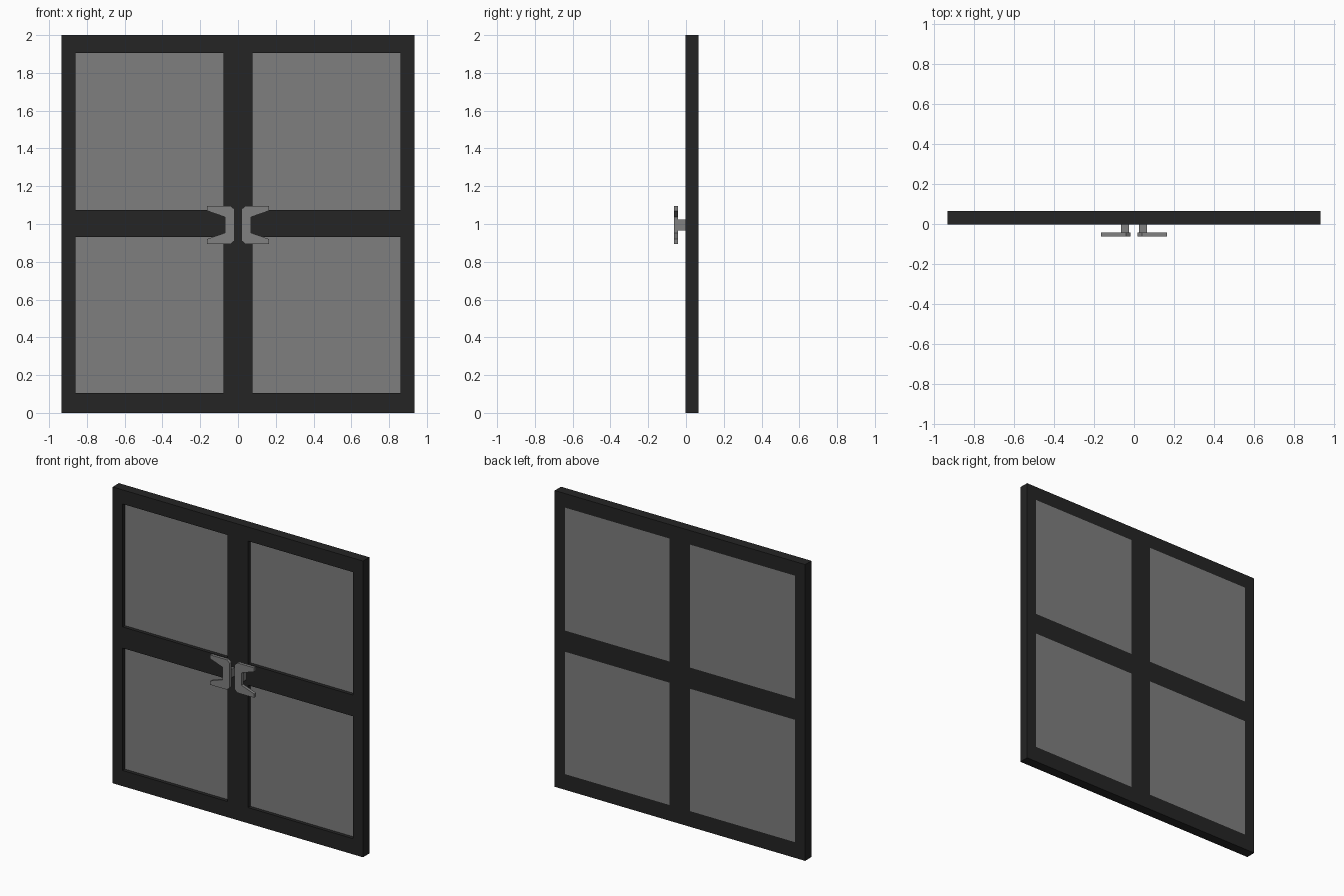
import bpy, bmesh

if "Cube" in bpy.data.objects:
    bpy.data.objects.remove(bpy.data.objects["Cube"])


def material(name, value):
    m = bpy.data.materials.new(name)
    m.diffuse_color = (value, value, value, 1)
    m.use_nodes = True
    m.node_tree.nodes["Principled BSDF"].inputs["Base Color"].default_value = m.diffuse_color
    return m


frame_mat = material("black_frame", 0.018)
glass_mat = material("grey_glass", 0.21)
metal_mat = material("grey_metal", 0.22)


def prism(name, outline, y0, y1, mat):
    """Extrude an x-z outline from y0 to y1."""
    bm = bmesh.new()
    face = bm.faces.new([bm.verts.new((x, y0, z)) for x, z in outline])
    ext = bmesh.ops.extrude_face_region(bm, geom=[face])
    verts = [g for g in ext["geom"] if isinstance(g, bmesh.types.BMVert)]
    bmesh.ops.translate(bm, vec=(0, y1 - y0, 0), verts=verts)
    bmesh.ops.recalc_face_normals(bm, faces=bm.faces[:])
    me = bpy.data.meshes.new(name)
    bm.to_mesh(me)
    bm.free()
    me.materials.append(mat)
    ob = bpy.data.objects.new(name, me)
    bpy.context.collection.objects.link(ob)
    return ob


def box(name, x0, x1, z0, z1, y0, y1, mat):
    return prism(name, [(x0, z0), (x1, z0), (x1, z1), (x0, z1)], y0, y1, mat)


FRONT, BACK = -0.002, 0.065
W, PANE_OUT, PANE_IN = 0.935, 0.86, 0.077
ROWS = [(0.106, 0.932), (1.075, 1.905)]

# Upright stiles
box("outer_stile_left", -W, -PANE_OUT, 0, 2, FRONT, BACK, frame_mat)
box("outer_stile_right", PANE_OUT, W, 0, 2, FRONT, BACK, frame_mat)
box("centre_stile", -PANE_IN, PANE_IN, 0, 2, FRONT, BACK, frame_mat)

# Rails and glass panes on each side, panes recessed at the front only
for side, x0, x1 in (("left", -PANE_OUT, -PANE_IN), ("right", PANE_IN, PANE_OUT)):
    for label, z0, z1 in (("bottom", 0, ROWS[0][0]),
                          ("middle", ROWS[0][1], ROWS[1][0]),
                          ("top", ROWS[1][1], 2)):
        box(f"{label}_rail_{side}", x0, x1, z0, z1, FRONT, BACK, frame_mat)
    for label, (z0, z1) in zip(("lower", "upper"), ROWS):
        box(f"{label}_pane_{side}", x0, x1, z0, z1, 0.022, BACK, glass_mat)

# C-shaped pull handles with mounting posts; upper half outline is mirrored
half = [(0.018, 0.083), (0.04, 0.101), (0.164, 0.101), (0.164, 0.075), (0.07, 0.042)]
outline = half + [(x, -h) for x, h in reversed(half)]
for side, s in (("left", -1), ("right", 1)):
    prism(f"handle_{side}", [(s * x, 0.995 + h) for x, h in outline],
          -0.063, -0.043, metal_mat)
    box(f"handle_post_{side}", s * 0.025, s * 0.065, 0.966, 1.024,
        -0.043, FRONT, metal_mat)
